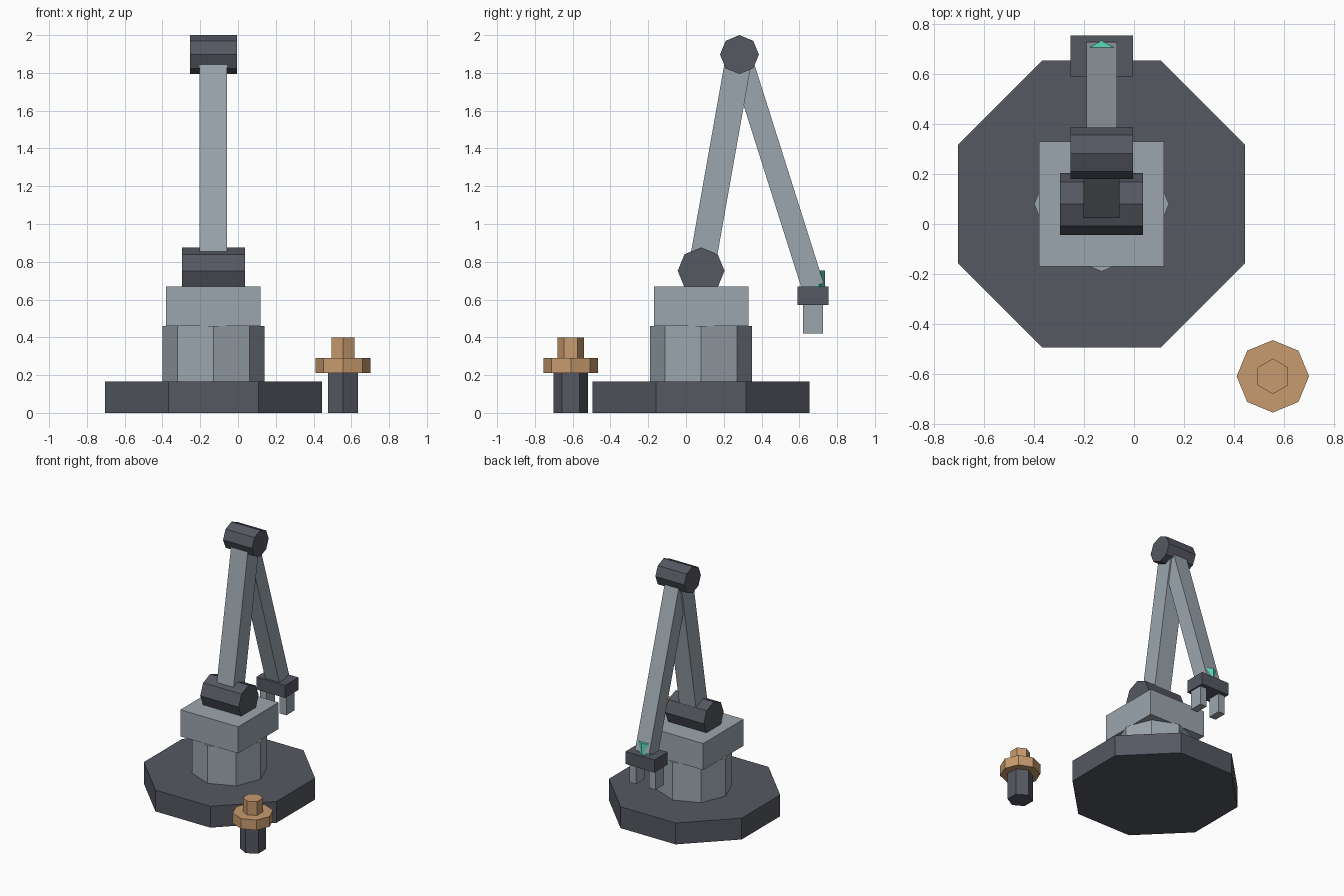
import bpy, bmesh
from math import pi
from mathutils import Vector, Matrix

if "Cube" in bpy.data.objects:
    bpy.data.objects.remove(bpy.data.objects["Cube"])


def material(name, rgb):
    m = bpy.data.materials.new(name)
    m.diffuse_color = (*rgb, 1)
    m.use_nodes = True
    m.node_tree.nodes["Principled BSDF"].inputs["Base Color"].default_value = m.diffuse_color
    return m


DARK = material("dark_metal", (0.093, 0.098, 0.122))
LIGHT = material("light_metal", (0.33, 0.38, 0.42))
ORANGE = material("orange", (0.58, 0.33, 0.16))
TEAL = material("teal", (0.10, 0.70, 0.48))


def finish(bm, name, mat):
    mesh = bpy.data.meshes.new(name)
    bm.to_mesh(mesh)
    bm.free()
    mesh.materials.append(mat)
    ob = bpy.data.objects.new(name, mesh)
    bpy.context.collection.objects.link(ob)
    return ob


def prism(name, mat, sides, r, start, end, turn=0.0):
    """Upright n-sided prism; with turn 0 a corner points to +y."""
    start, end = Vector(start), Vector(end)
    axis = end - start
    bm = bmesh.new()
    bmesh.ops.create_cone(bm, cap_ends=True, segments=sides, radius1=r, radius2=r, depth=axis.length)
    # put a corner exactly on +y, whatever the primitive's start angle
    v = bm.verts[:][0].co
    bm.transform(Matrix.Rotation(pi / 2 - Vector((1, 0)).angle_signed(v.xy) * -1 + turn, 4, 'Z'))
    rot = Vector((0, 0, 1)).rotation_difference(axis).to_matrix().to_4x4()
    bm.transform(Matrix.Translation((start + end) / 2) @ rot)
    return finish(bm, name, mat)


def box(name, mat, lo, hi):
    lo, hi = Vector(lo), Vector(hi)
    bm = bmesh.new()
    bmesh.ops.create_cube(bm, size=1)
    bm.transform(Matrix.Translation((lo + hi) / 2) @ Matrix.Diagonal((*(hi - lo), 1)))
    return finish(bm, name, mat)


def beam(name, mat, a, b, width, thick):
    """Square-ended bar from a to b, lying in the yz plane."""
    a, b = Vector(a), Vector(b)
    z = (b - a).normalized()
    x = Vector((1, 0, 0))
    y = z.cross(x)
    rot = Matrix((x, y, z)).transposed().to_4x4()
    bm = bmesh.new()
    bmesh.ops.create_cube(bm, size=1)
    bm.transform(Matrix.Translation((a + b) / 2) @ rot
                 @ Matrix.Diagonal((width, thick, (b - a).length, 1)))
    return finish(bm, name, mat)


X, Y = -0.13, 0.08
SHOULDER = (X, Y, 0.752)
ELBOW = (X, 0.283, 1.897)
WRIST = (X, 0.672, 0.668)

# Base, column and turntable
prism("base_plate", DARK, 8, 0.622, (X, Y, 0), (X, Y, 0.167), pi / 8)
prism("column", LIGHT, 8, 0.27, (X, Y, 0.167), (X, Y, 0.461))
box("turntable", LIGHT, (X - 0.25, Y - 0.25, 0.46), (X + 0.25, Y + 0.25, 0.668))

# Joints lie along x
for name, (x, y, z), r, half in (("shoulder_joint", SHOULDER, 0.124, 0.166),
                                 ("elbow_joint", ELBOW, 0.103, 0.125)):
    prism(name, DARK, 8, r, (x - half, y, z), (x + half, y, z))

# Arm segments
beam("upper_arm", LIGHT, SHOULDER, ELBOW, 0.145, 0.14)
beam("forearm", LIGHT, ELBOW, WRIST, 0.122, 0.12)

# Gripper
prism("wrist_ring", TEAL, 6, 0.063, (X, 0.672, 0.62), (X, 0.672, 0.755))
box("gripper_palm", DARK, (X - 0.125, 0.59, 0.57), (X + 0.125, 0.755, 0.668))
for side, s in (("left", -1), ("right", 1)):
    cx = X + s * 0.085
    box(side + "_finger", LIGHT, (cx - 0.029, 0.62, 0.42), (cx + 0.029, 0.724, 0.575))

# Free-standing post with an orange button
PX, PY = 0.556, -0.61
prism("post_stem", DARK, 6, 0.092, (PX, PY, 0), (PX, PY, 0.21))
prism("post_disc", ORANGE, 8, 0.145, (PX, PY, 0.21), (PX, PY, 0.29))
prism("post_button", ORANGE, 6, 0.071, (PX, PY, 0.29), (PX, PY, 0.398))
